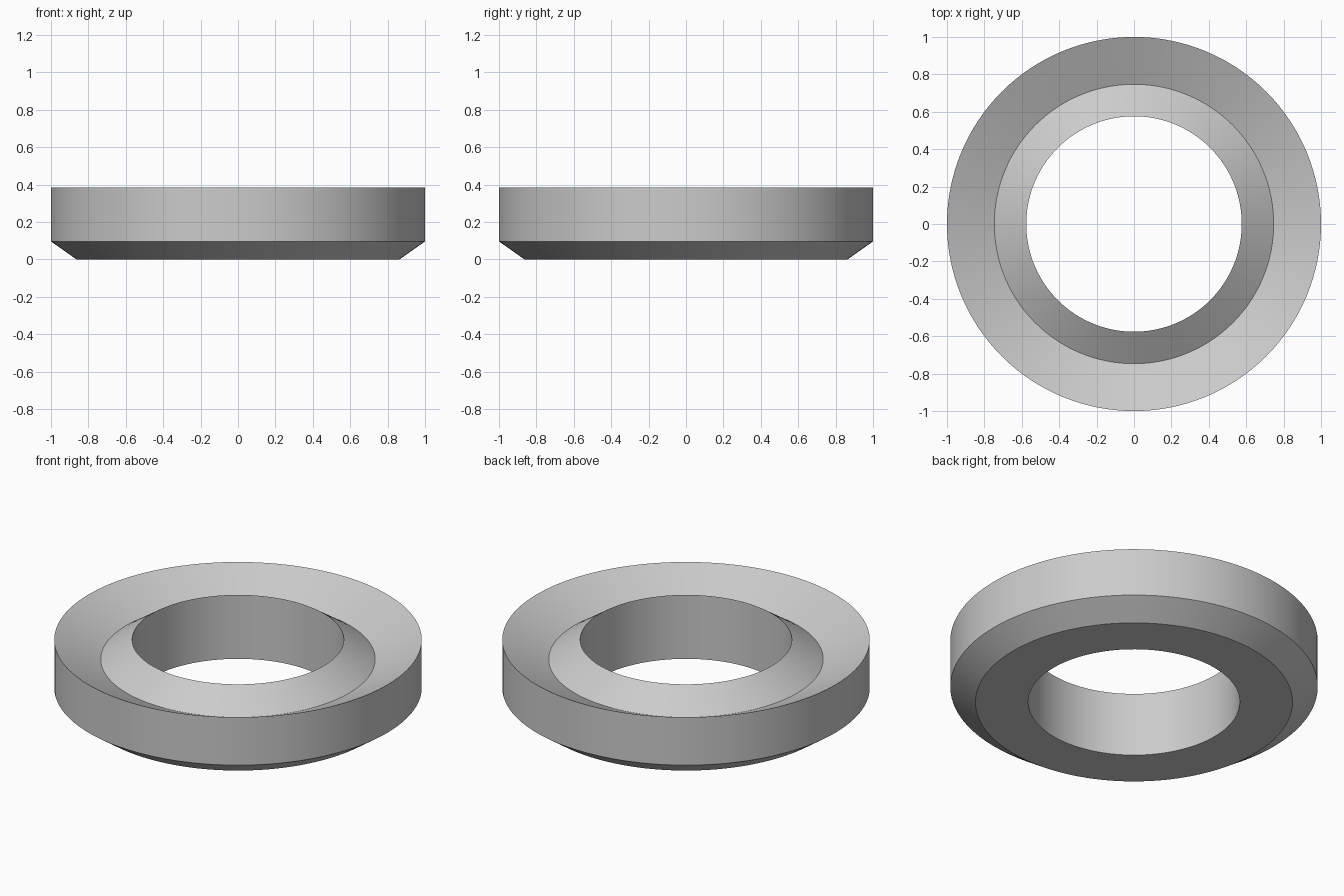
import bpy
import bmesh
import math

cube = bpy.data.objects.get("Cube")
if cube:
    bpy.data.objects.remove(cube, do_unlink=True)

SEGMENTS = 128

# Plain grey material
grey = bpy.data.materials.new("plain_grey")
grey.use_nodes = True
colour = (0.6, 0.6, 0.6, 1.0)
grey.diffuse_color = colour
grey.node_tree.nodes["Principled BSDF"].inputs["Base Color"].default_value = colour

# Ring cross-section as (radius, height): bevelled base, outer wall, V groove, bore
profile = [(0.576, 0.0), (0.863, 0.0), (1.0, 0.096), (1.0, 0.384),
           (0.747, 0.267), (0.576, 0.384)]

# Revolve the closed section around the z axis
bm = bmesh.new()
verts = [bm.verts.new((r, 0, z)) for r, z in profile]
edges = [bm.edges.new((a, b)) for a, b in zip(verts, verts[1:] + verts[:1])]
bmesh.ops.spin(bm, geom=verts + edges, cent=(0, 0, 0), axis=(0, 0, 1),
               angle=math.tau, steps=SEGMENTS, use_merge=True)
bmesh.ops.remove_doubles(bm, verts=bm.verts, dist=0.0001)
bmesh.ops.recalc_face_normals(bm, faces=bm.faces)

mesh = bpy.data.meshes.new("grooved_ring")
bm.to_mesh(mesh)
bm.free()
mesh.materials.append(grey)

ring = bpy.data.objects.new("grooved_ring", mesh)
bpy.context.collection.objects.link(ring)

# Smooth around the ring, sharp at the section corners
bpy.ops.object.select_all(action='DESELECT')
ring.select_set(True)
bpy.context.view_layer.objects.active = ring
bpy.ops.object.shade_smooth_by_angle(angle=math.radians(25))
